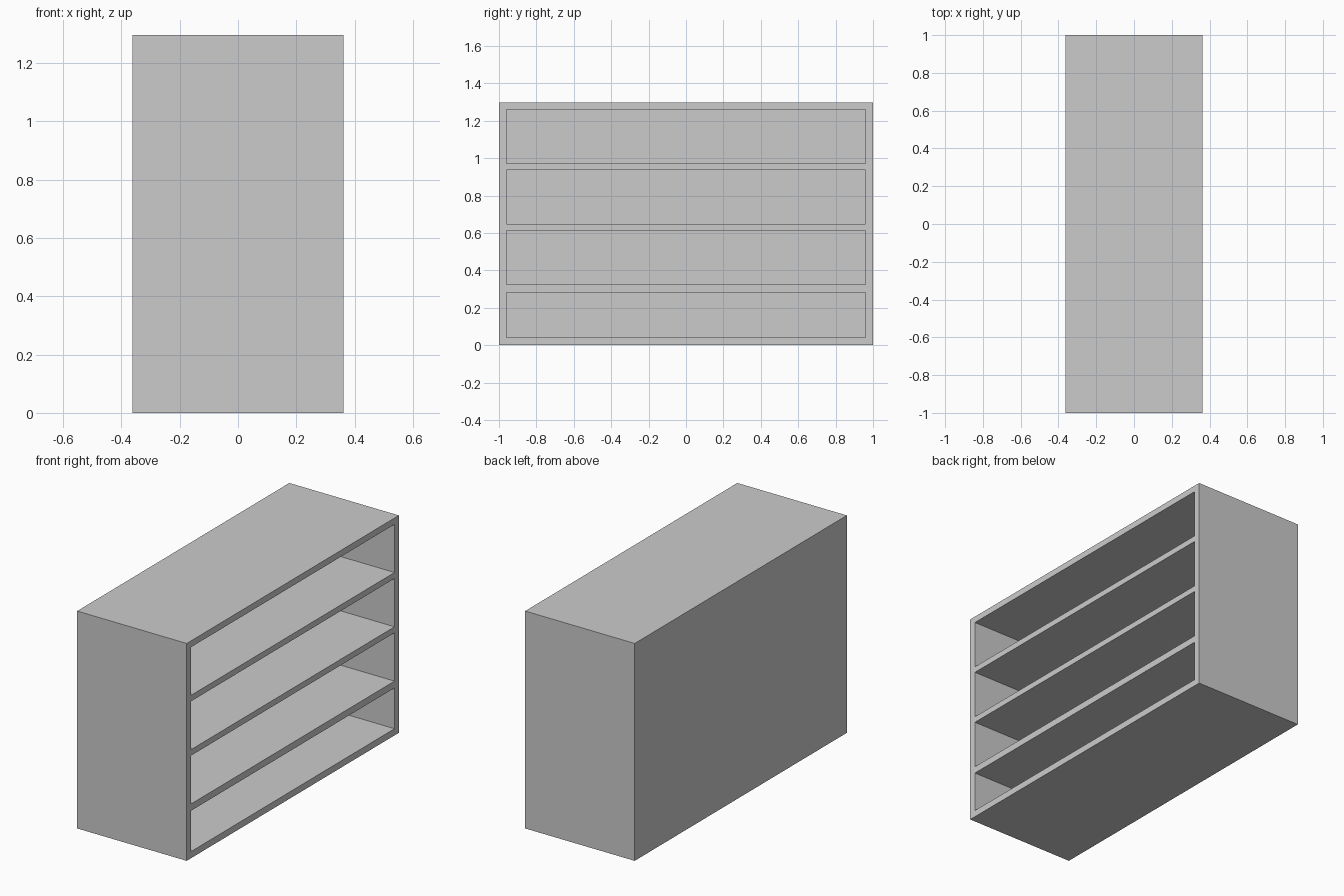
import bpy, bmesh

if "Cube" in bpy.data.objects:
    bpy.data.objects.remove(bpy.data.objects["Cube"])

DEPTH, WIDTH, HEIGHT = 0.723, 2.0, 1.297
BOARD, BACK = 0.041, 0.012        # side board and rear panel thickness
SIDE = WIDTH / 2 - BOARD
# Bottom and top height of each open compartment
BAYS = [(0.04, 0.283), (0.324, 0.612), (0.648, 0.936), (0.972, 1.259)]

# Solid carcass block standing on the floor
bm = bmesh.new()
bmesh.ops.create_cube(bm, size=1)
for v in bm.verts:
    v.co = (v.co.x * DEPTH, v.co.y * WIDTH, (v.co.z + 0.5) * HEIGHT)


def slice_front(point, normal):
    """Cut only the open (+x) side along a plane."""
    faces = [f for f in bm.faces if f.normal.x > 0.9]
    edges = {e for f in faces for e in f.edges}
    verts = {v for f in faces for v in f.verts}
    bmesh.ops.bisect_plane(bm, geom=[*faces, *edges, *verts],
                           plane_co=point, plane_no=normal)
    bm.normal_update()


# Outline the compartments on the open side
bm.normal_update()
for y in (-SIDE, SIDE):
    slice_front((0, y, 0), (0, 1, 0))
for bay in BAYS:
    for z in bay:
        slice_front((0, 0, z), (0, 0, 1))

# Sink each compartment back to the rear panel
openings = []
for f in bm.faces:
    c = f.calc_center_median()
    if f.normal.x > 0.9 and abs(c.y) < SIDE and any(a < c.z < b for a, b in BAYS):
        openings.append(f)
bmesh.ops.inset_individual(bm, faces=openings, thickness=0, depth=BACK - DEPTH)
bmesh.ops.recalc_face_normals(bm, faces=bm.faces)

mesh = bpy.data.meshes.new("shelf_unit")
bm.to_mesh(mesh)
bm.free()
bpy.context.collection.objects.link(bpy.data.objects.new("shelf_unit", mesh))
